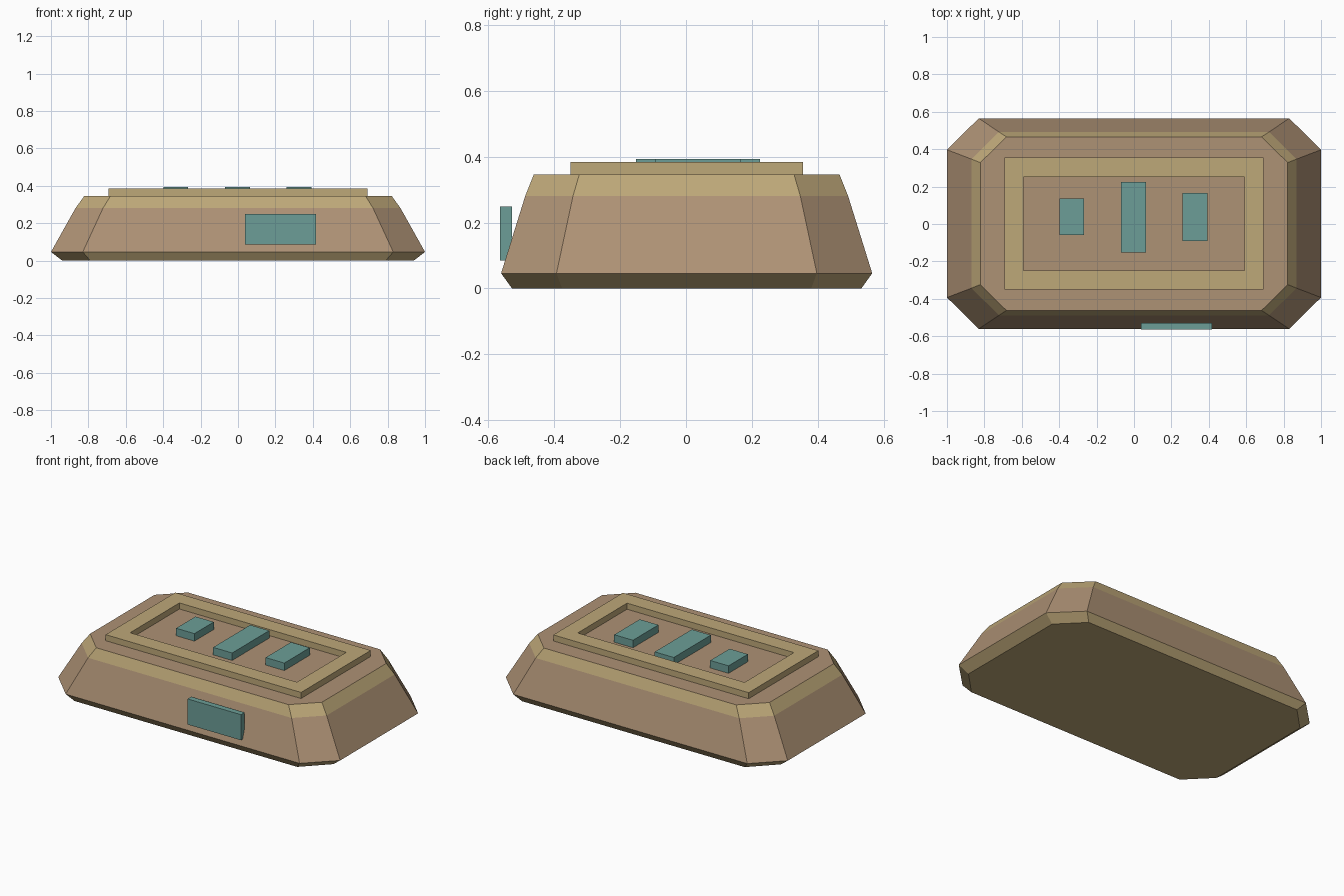
import bpy, bmesh

if "Cube" in bpy.data.objects:
    bpy.data.objects.remove(bpy.data.objects["Cube"])

YOFF = 0.002  # body sits slightly back because of the front plate


def material(name, rgb):
    def lin(c):
        c /= 255
        return c / 12.92 if c <= 0.04045 else ((c + 0.055) / 1.055) ** 2.4
    m = bpy.data.materials.new(name)
    m.diffuse_color = (*[lin(c) for c in rgb], 1)
    m.use_nodes = True
    m.node_tree.nodes["Principled BSDF"].inputs["Base Color"].default_value = m.diffuse_color
    return m


brown = material("brown", (174, 146, 117))
tan = material("tan", (190, 168, 121))
teal = material("teal", (108, 158, 151))


def finish(name, bm, mats):
    bmesh.ops.recalc_face_normals(bm, faces=bm.faces)
    me = bpy.data.meshes.new(name)
    bm.to_mesh(me)
    bm.free()
    for m in mats:
        me.materials.append(m)
    ob = bpy.data.objects.new(name, me)
    bpy.context.collection.objects.link(ob)
    return ob


def bridge(bm, a, b):
    n = len(a)
    return [bm.faces.new((a[i], a[(i + 1) % n], b[(i + 1) % n], b[i])) for i in range(n)]


def box(name, x0, x1, y0, y1, z0, z1, mat):
    bm = bmesh.new()
    bmesh.ops.create_cube(bm, size=1)
    for v in bm.verts:
        v.co = (x1 if v.co.x > 0 else x0, y1 if v.co.y > 0 else y0, z1 if v.co.z > 0 else z0)
    return finish(name, bm, [mat])


# Body: stacked chamfered rectangles (half x, half y, chamfer start x, chamfer start y, z)
levels = [(0.94, 0.53, 0.79, 0.378, 0.0),
          (1.0, 0.563, 0.83, 0.395, 0.046),
          (0.869, 0.49, 0.722, 0.345, 0.28),
          (0.822, 0.464, 0.682, 0.326, 0.345)]
bm = bmesh.new()
rings = []
for hx, hy, cx, cy, z in levels:
    pts = [(hx, -cy), (hx, cy), (cx, hy), (-cx, hy), (-hx, cy), (-hx, -cy), (-cx, -hy), (cx, -hy)]
    rings.append([bm.verts.new((x, y + YOFF, z)) for x, y in pts])
for a, b in zip(rings, rings[1:]):
    bridge(bm, a, b)
bm.faces.new(rings[0][::-1])
bm.faces.new(rings[-1])
# Brown walls and top, tan shoulder band, base bevel and underside
for f in bm.faces:
    z = f.calc_center_median().z
    f.material_index = 0 if 0.1 < z < 0.27 or z > 0.34 else 1
finish("body", bm, [brown, tan])

# Raised rectangular rim on the top
bm = bmesh.new()
loops = []
for hx, hy, z in [(0.693, 0.353, 0.345), (0.693, 0.353, 0.384),
                  (0.592, 0.25, 0.384), (0.592, 0.25, 0.345)]:
    loops.append([bm.verts.new((sx * hx, sy * hy + YOFF, z))
                  for sx, sy in ((1, -1), (1, 1), (-1, 1), (-1, -1))])
for i in range(4):
    bridge(bm, loops[i], loops[(i + 1) % 4])
finish("top_rim", bm, [tan])

# Teal blocks inside the rim
for name, x0, x1, y0, y1 in [("left_block", -0.397, -0.267, -0.06, 0.136),
                             ("middle_block", -0.07, 0.065, -0.152, 0.224),
                             ("right_block", 0.26, 0.393, -0.092, 0.166)]:
    box(name, x0, x1, y0, y1, 0.34, 0.393, teal)

# Plate on the front wall
box("front_plate", 0.038, 0.417, -0.565, -0.528, 0.085, 0.249, teal)
